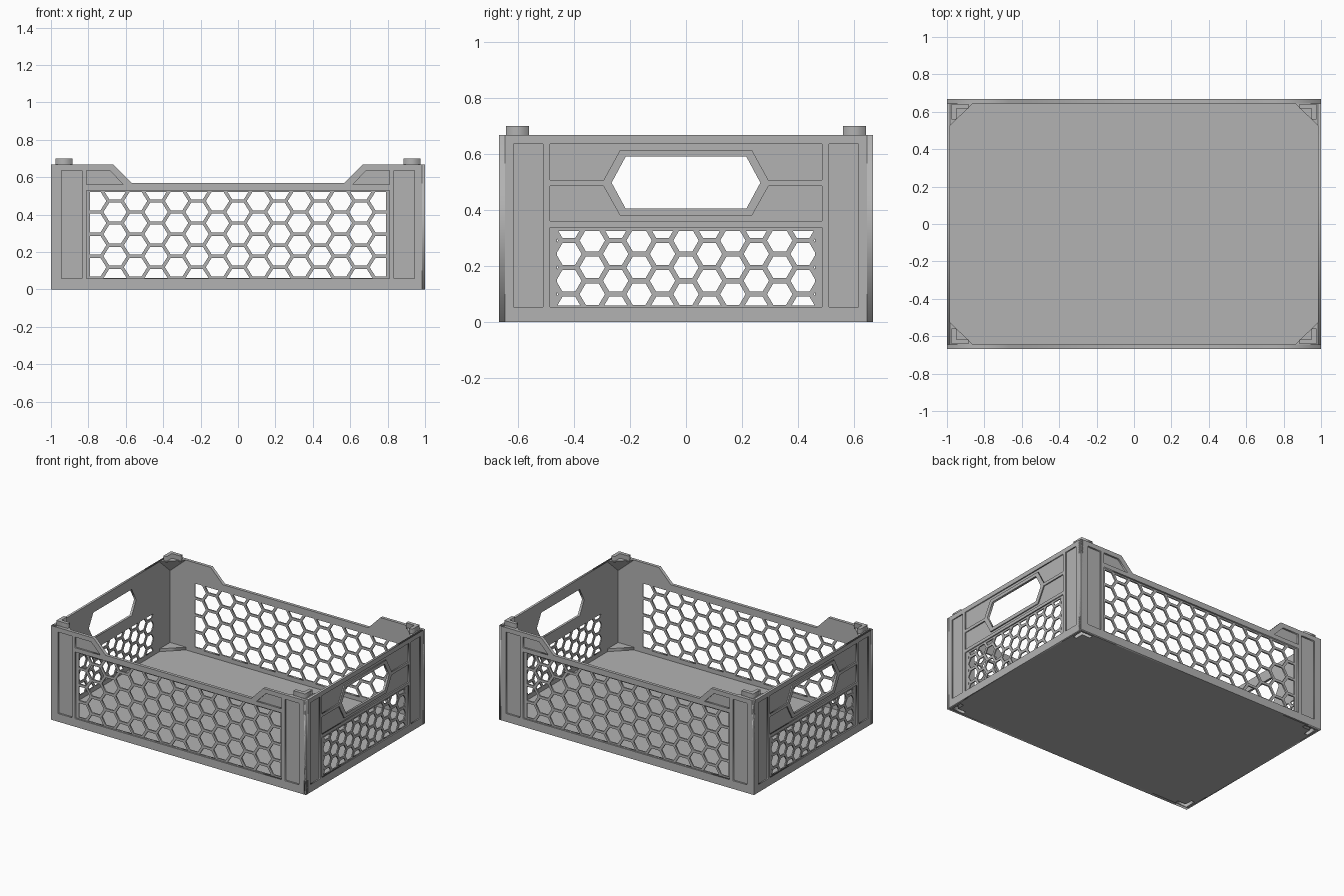
import bpy
import bmesh
from math import radians
from mathutils import Matrix, Vector

if "Cube" in bpy.data.objects:
    bpy.data.objects.remove(bpy.data.objects["Cube"])

grey = bpy.data.materials.new("grey plastic")
grey.use_nodes = True
COLOUR = (0.45, 0.45, 0.45, 1)
grey.diffuse_color = COLOUR
grey.node_tree.nodes["Principled BSDF"].inputs["Base Color"].default_value = COLOUR

HX, HY, TOP = 1.0, 0.667, 0.667
FLOOR = 0.03


def add_mesh(name, mesh):
    mesh.materials.clear()
    mesh.materials.append(grey)
    obj = bpy.data.objects.new(name, mesh)
    bpy.context.collection.objects.link(obj)
    return obj


def plate(name, loops, low, high, matrix=Matrix()):
    """Flat plate from an outline and its holes, between two depths."""
    curve = bpy.data.curves.new(name, "CURVE")
    curve.dimensions = "2D"
    curve.fill_mode = "BOTH"
    curve.extrude = (high - low) / 2
    for loop in loops:
        spline = curve.splines.new("POLY")
        spline.points.add(len(loop) - 1)
        for point, (x, y) in zip(spline.points, loop):
            point.co = (x, y, 0, 1)
        spline.use_cyclic_u = True
    temp = bpy.data.objects.new("temp", curve)
    bpy.context.collection.objects.link(temp)
    bpy.context.view_layer.update()
    mesh = bpy.data.meshes.new_from_object(temp.evaluated_get(bpy.context.evaluated_depsgraph_get()))
    bpy.data.objects.remove(temp)
    mesh.transform(matrix @ Matrix.Translation((0, 0, (low + high) / 2)))
    return add_mesh(name, mesh)


def rect(x0, x1, y0, y1):
    return [(x0, y0), (x1, y0), (x1, y1), (x0, y1)]


def flip(loop):
    return [(-x, y) for x, y in reversed(loop)]


def clip(loop, axis, limit, sign):
    """Keep the part of a polygon on one side of an axis line."""
    out = []
    for a, b in zip(loop, loop[1:] + loop[:1]):
        da, db = sign * (limit - a[axis]), sign * (limit - b[axis])
        if da >= 0:
            out.append(a)
        if da * db < 0:
            out.append(tuple(Vector(a).lerp(Vector(b), da / (da - db))))
    return out


def honeycomb(x0, x1, z0, z1, col, row, first, bar):
    """Hexagonal holes with flat tops, trimmed to a rectangle."""
    holes = []
    r, h = col * 2 / 3 - bar / 1.732, (row - bar) / 2
    for i in range(-12, 13):
        for j in range(-1, 8):
            cx, cz = i * col, first + (j + (i % 2) / 2) * row
            hexagon = [(cx + r, cz), (cx + r / 2, cz + h), (cx - r / 2, cz + h),
                       (cx - r, cz), (cx - r / 2, cz - h), (cx + r / 2, cz - h)]
            for axis, limit, sign in ((0, x1, 1), (0, x0, -1), (1, z1, 1), (1, z0, -1)):
                hexagon = clip(hexagon, axis, limit, sign)
            if len(hexagon) > 2:
                holes.append(hexagon)
    return holes


def wall(name, outline, holes, recesses, half_depth, thick, skin, turn):
    """Thin inner skin with a raised frame on its outer side."""
    matrix = Matrix.Rotation(radians(turn), 4, "Z") @ Matrix.Rotation(radians(90), 4, "X")
    inner, step = half_depth - thick, half_depth - thick + skin
    plate(name + "_skin", [outline] + holes, inner, step, matrix)
    plate(name + "_frame", [outline] + recesses, step, half_depth, matrix)


# Long front and back walls with a lowered middle
rim = [(HX, 0), (HX, TOP), (0.665, TOP), (0.57, 0.57)]
long_outline = rim + flip(rim)
long_holes = honeycomb(-0.79, 0.79, 0.06, 0.52, 0.1095, 0.118, 0.06, 0.018)
corner_panel = rect(0.835, 0.945, 0.058, 0.635)
upper_panel = [(0.81, 0.56), (0.81, 0.635), (0.685, 0.635), (0.612, 0.56)]
long_recesses = [rect(-0.81, 0.81, 0.058, 0.53), corner_panel, flip(corner_panel),
                 upper_panel, flip(upper_panel)]
for name, turn in (("front_wall", 0), ("back_wall", 180)):
    wall(name, long_outline, long_holes, long_recesses, HY, 0.022, 0.010, turn)

# Short side walls with hexagonal hand holes
grip = [(0.215, 0.405), (0.265, 0.497), (0.215, 0.59)]
grip = grip + flip(grip)
side_holes = honeycomb(-0.46, 0.46, 0.06, 0.325, 0.0835, 0.0955, 0.1, 0.018) + [grip]
post_panel = rect(0.51, 0.615, 0.055, 0.635)
above = [(0.235, 0.613), (0.294, 0.506), (0.485, 0.506), (0.485, 0.635)]
below = [(0.485, 0.36), (0.485, 0.485), (0.294, 0.485), (0.235, 0.38)]
side_recesses = [rect(-0.485, 0.485, 0.055, 0.338), post_panel, flip(post_panel),
                 above + flip(above), below + flip(below), grip]
for name, turn in (("left_wall", 90), ("right_wall", -90)):
    wall(name, rect(-HY, HY, 0, TOP), side_holes, side_recesses, HX, 0.016, 0.008, turn)

# Floor with stacking sockets, and pegs, sockets caps and gussets in each corner
ell = [(0.975, 0.642), (0.885, 0.642), (0.885, 0.617), (0.95, 0.617), (0.95, 0.56), (0.975, 0.56)]
triangle = [(0.99, 0.65), (0.855, 0.65), (0.99, 0.52)]
sockets = []
for end, sy in (("front", -1), ("back", 1)):
    for side, sx in (("right", -1), ("left", 1)):
        def place(loop):
            return [(x * sx, y * sy) for x, y in loop]
        corner = side + "_" + end
        sockets.append(place(ell))
        plate(corner + "_peg", [place(ell)], TOP - 0.01, 0.70)
        plate(corner + "_socket_cap", [place(triangle)], FLOOR, 0.05)
        bm = bmesh.new()
        for x, y in place(triangle):
            bm.verts.new((x, y, TOP))
        bm.verts.new((0.99 * sx, 0.65 * sy, 0.55))
        bmesh.ops.convex_hull(bm, input=bm.verts)
        bmesh.ops.recalc_face_normals(bm, faces=bm.faces)
        mesh = bpy.data.meshes.new(corner + "_gusset")
        bm.to_mesh(mesh)
        bm.free()
        add_mesh(corner + "_gusset", mesh)
plate("floor", [rect(-0.99, 0.99, -0.655, 0.655)] + sockets, 0, FLOOR)
